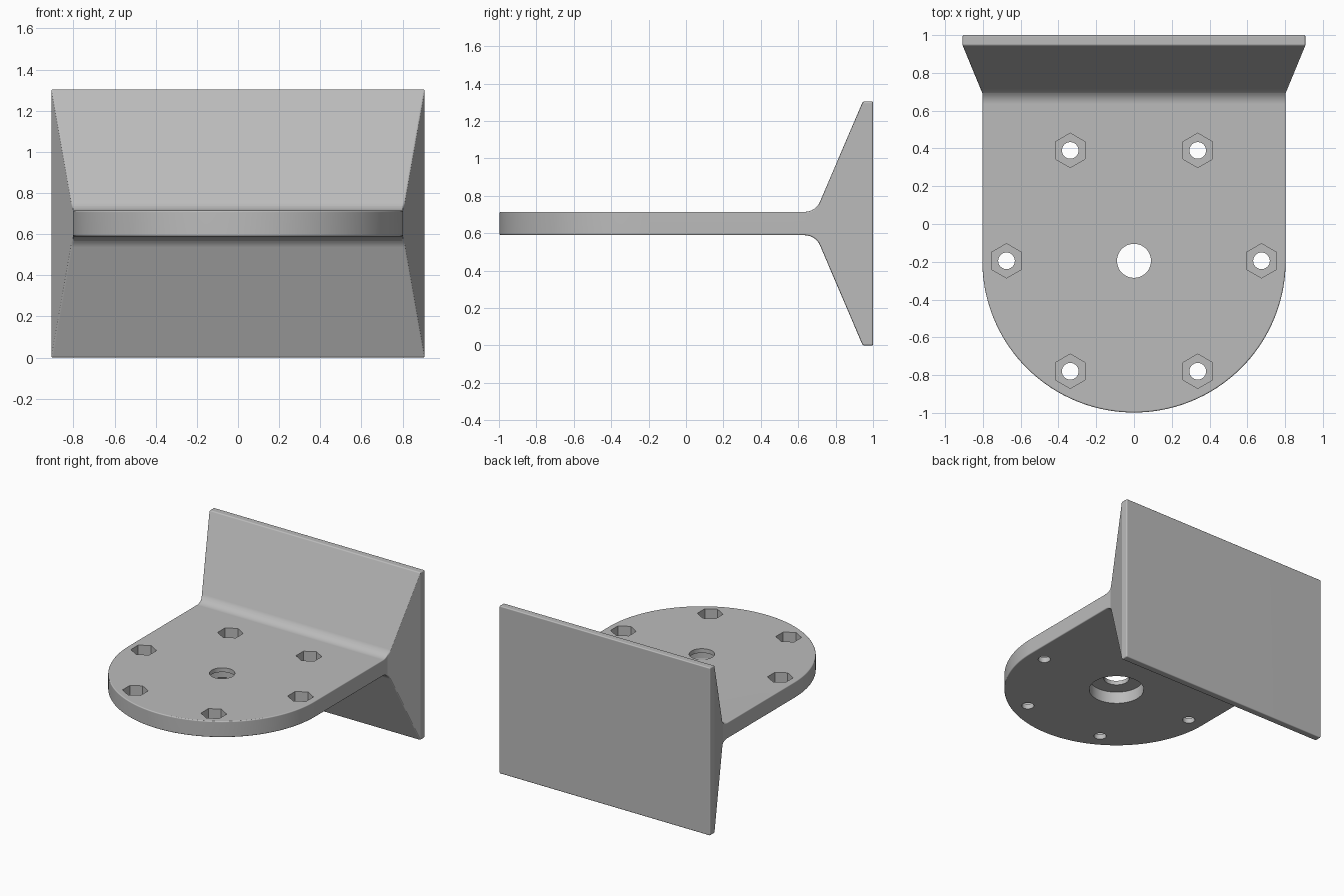
import bpy
import bmesh
from math import radians, sin, cos, pi, atan2

if "Cube" in bpy.data.objects:
    bpy.data.objects.remove(bpy.data.objects["Cube"], do_unlink=True)

MID = 0.652          # height of the plate's middle plane
HALF = 0.0625        # half the plate thickness
TOP, BOTTOM = MID + HALF, MID - HALF
CENTRE_Y = -0.195    # centre of the rounded end and of the bolt circle
RADIUS = 0.803
BOLT_RADIUS = 0.675

grey = bpy.data.materials.new("plain_grey")
grey.use_nodes = True
grey.diffuse_color = (0.5, 0.5, 0.5, 1)
grey.node_tree.nodes["Principled BSDF"].inputs["Base Color"].default_value = (0.5, 0.5, 0.5, 1)


def prism(name, points, sweep):
    """Closed outline of 3D points swept along a vector."""
    bm = bmesh.new()
    face = bm.faces.new([bm.verts.new(p) for p in points])
    out = bmesh.ops.extrude_face_region(bm, geom=[face])
    bmesh.ops.translate(bm, vec=sweep, verts=[g for g in out["geom"] if isinstance(g, bmesh.types.BMVert)])
    bmesh.ops.recalc_face_normals(bm, faces=bm.faces)
    mesh = bpy.data.meshes.new(name)
    bm.to_mesh(mesh)
    bm.free()
    obj = bpy.data.objects.new(name, mesh)
    bpy.context.collection.objects.link(obj)
    return obj


def cutter(name, x, y, z0, z1, radius, sides):
    bpy.ops.mesh.primitive_cylinder_add(vertices=sides, radius=radius, depth=z1 - z0,
                                        location=(x, y, (z0 + z1) / 2))
    obj = bpy.context.object
    obj.name = name
    obj.hide_render = True
    return obj


def apply(obj, kind, **settings):
    bpy.ops.object.select_all(action="DESELECT")
    obj.select_set(True)
    bpy.context.view_layer.objects.active = obj
    mod = obj.modifiers.new(kind.title(), kind)
    for key, value in settings.items():
        setattr(mod, key, value)
    bpy.ops.object.modifier_apply(modifier=mod.name)


def combine(obj, other, operation):
    apply(obj, "BOOLEAN", object=other, operation=operation, solver="EXACT")
    bpy.data.objects.remove(other, do_unlink=True)


# Side profile: flat plate, filleted into a flared flange
rim_y, flare_y = 0.945, 0.693
slope = atan2(MID - HALF, rim_y - flare_y)
fillet, start_y = 0.088, 0.635
upper = [(-1.2, HALF)]
for i in range(9):
    a = slope * i / 8
    upper.append((start_y + fillet * sin(a), HALF + fillet * (1 - cos(a))))
upper += [(rim_y, MID), (1.0, MID)]
profile = upper + [(y, -z) for y, z in reversed(upper)]
bracket = prism("mounting_bracket", [(-1.2, y, MID + z) for y, z in profile], (2.4, 0, 0))

# Plan outline: round front, straight sides, widening flange
plan = [(RADIUS * cos(pi + pi * i / 72), CENTRE_Y + RADIUS * sin(pi + pi * i / 72)) for i in range(73)]
right = [(RADIUS, flare_y), (0.907, rim_y), (0.907, 1.2)]
plan += right + [(-x, y) for x, y in reversed(right)]
outline = prism("plan_outline", [(x, y, -0.5) for x, y in plan], (0, 0, 2.5))
combine(bracket, outline, "INTERSECT")

# Softened outer edges
apply(bracket, "BEVEL", width=0.008, segments=5, limit_method="ANGLE",
      angle_limit=radians(40), use_clamp_overlap=False)

# Central bore with a wide recess underneath
combine(bracket, cutter("bore", 0, CENTRE_Y, 0.3, 1, 0.09, 48), "DIFFERENCE")
combine(bracket, cutter("recess", 0, CENTRE_Y, 0.3, BOTTOM + 0.092, 0.195, 64), "DIFFERENCE")

# Ring of bolt holes with hexagonal nut pockets
for i in range(6):
    a = i * pi / 3
    x, y = BOLT_RADIUS * cos(a), CENTRE_Y + BOLT_RADIUS * sin(a)
    combine(bracket, cutter("bolt_hole", x, y, 0.3, 1, 0.044, 32), "DIFFERENCE")
    combine(bracket, cutter("nut_pocket", x, y, TOP - 0.085, 1, 0.091, 6), "DIFFERENCE")

# Finish
bracket.data.materials.clear()
bracket.data.materials.append(grey)
for poly in bracket.data.polygons:
    poly.material_index = 0
bpy.ops.object.select_all(action="DESELECT")
bracket.select_set(True)
bpy.context.view_layer.objects.active = bracket
bpy.ops.object.shade_smooth_by_angle(angle=radians(21))
normals = bracket.modifiers.new("Weighted Normals", "WEIGHTED_NORMAL")
normals.keep_sharp = True
